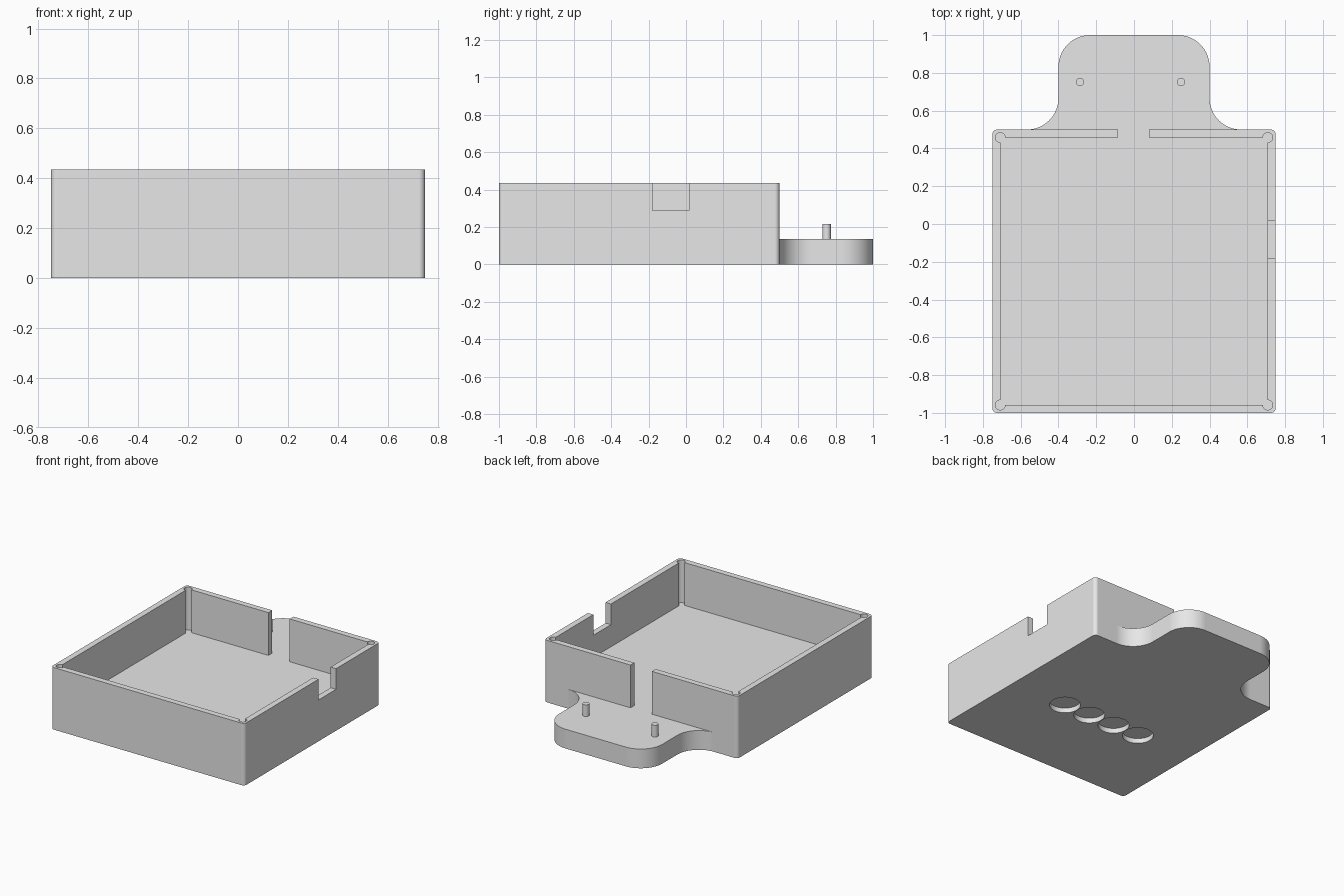
import bpy, bmesh
from math import pi, cos, sin, radians

cube = bpy.data.objects.get("Cube")
if cube:
    bpy.data.objects.remove(cube, do_unlink=True)

grey = bpy.data.materials.new("light grey plastic")
grey.use_nodes = True
GREY = (0.8, 0.8, 0.8, 1)
grey.diffuse_color = GREY
grey.node_tree.nodes["Principled BSDF"].inputs["Base Color"].default_value = GREY

TOP, FLOOR = 0.435, 0.135
HALF_W, FRONT, BACK, WALL = 0.75, -1.0, 0.5, 0.042


def arc(cx, cy, r, start, end, steps=14):
    """Points on an arc, angles in degrees."""
    angles = [radians(start + (end - start) * i / steps) for i in range(steps + 1)]
    return [(cx + r * cos(a), cy + r * sin(a)) for a in angles]


def circle(cx, cy, r, steps=32):
    return arc(cx, cy, r, 0, 360, steps)[:-1]


def rect(x0, x1, y0, y1):
    return [(x0, y0), (x1, y0), (x1, y1), (x0, y1)]


def prism(name, outline, z0, z1):
    """Extrude a flat outline from z0 to z1."""
    bm = bmesh.new()
    face = bm.faces.new([bm.verts.new((x, y, z0)) for x, y in outline])
    new = bmesh.ops.extrude_face_region(bm, geom=[face])["geom"]
    bmesh.ops.translate(bm, vec=(0, 0, z1 - z0),
                        verts=[v for v in new if isinstance(v, bmesh.types.BMVert)])
    bmesh.ops.recalc_face_normals(bm, faces=bm.faces)
    mesh = bpy.data.meshes.new(name)
    bm.to_mesh(mesh)
    bm.free()
    mesh.materials.append(grey)
    obj = bpy.data.objects.new(name, mesh)
    bpy.context.collection.objects.link(obj)
    return obj


def activate(obj):
    bpy.ops.object.select_all(action="DESELECT")
    obj.select_set(True)
    bpy.context.view_layer.objects.active = obj


def combine(obj, tool, operation):
    """Apply a boolean with the tool, then remove the tool."""
    activate(obj)
    mod = obj.modifiers.new("boolean", "BOOLEAN")
    mod.operation, mod.solver, mod.object = operation, "EXACT", tool
    bpy.ops.object.modifier_apply(modifier=mod.name)
    bpy.data.objects.remove(tool, do_unlink=True)


def smooth(obj):
    activate(obj)
    bpy.ops.object.shade_smooth_by_angle(angle=radians(30))
    mod = obj.modifiers.new("weighted normals", "WEIGHTED_NORMAL")
    mod.keep_sharp = True


# Tray block with slightly rounded upright corners
R = 0.025
outline = (arc(HALF_W - R, BACK - R, R, 0, 90, 6) + arc(R - HALF_W, BACK - R, R, 90, 180, 6)
           + arc(R - HALF_W, FRONT + R, R, 180, 270, 6) + arc(HALF_W - R, FRONT + R, R, 270, 360, 6))
tray = prism("tray", outline, 0, TOP)

# Open inside, gap in the back wall and notch in the side wall
inner_x, inner_front, inner_back = HALF_W - WALL, FRONT + WALL, BACK - WALL
cuts = [(rect(-inner_x, inner_x, inner_front, inner_back), FLOOR),
        (rect(-0.085, 0.08, 0.4, 0.6), FLOOR),
        (rect(0.65, 0.85, -0.18, 0.015), 0.29)]
# Screw bores in the four inner corners
cuts += [(circle(sx * inner_x, y, 0.026), FLOOR)
         for sx in (-1, 1) for y in (inner_front, inner_back)]
for shape, bottom in cuts:
    combine(tray, prism("cutter", shape, bottom, TOP + 0.1), "DIFFERENCE")

# Rear tongue, flared into the back wall and rounded at its end
F = 1 / 6
half = [(0.4 + F, 0.4)] + arc(0.4 + F, BACK + F, F, 270, 180) + arc(0.4 - F, 1 - F, F, 0, 90)
tongue = prism("tongue", half + [(-x, y) for x, y in reversed(half)], 0, FLOOR)
combine(tray, tongue, "UNION")

# Row of round magnet recesses underneath
for i in range(4):
    recess = circle((i - 1.5) * 0.206, -0.33, 0.101, 48)
    combine(tray, prism("cutter", recess, -0.1, 0.035), "DIFFERENCE")

# Merge flush faces left by the cuts
bm = bmesh.new()
bm.from_mesh(tray.data)
bmesh.ops.remove_doubles(bm, verts=bm.verts, dist=0.0001)
bmesh.ops.dissolve_limit(bm, angle_limit=radians(0.5), verts=bm.verts, edges=bm.edges)
bm.to_mesh(tray.data)
bm.free()
smooth(tray)

# Two locating pegs on the tongue
for side, x in (("right", -0.286), ("left", 0.249)):
    smooth(prism(side + "_peg", circle(x, 0.752, 0.022), FLOOR - 0.01, 0.217))
